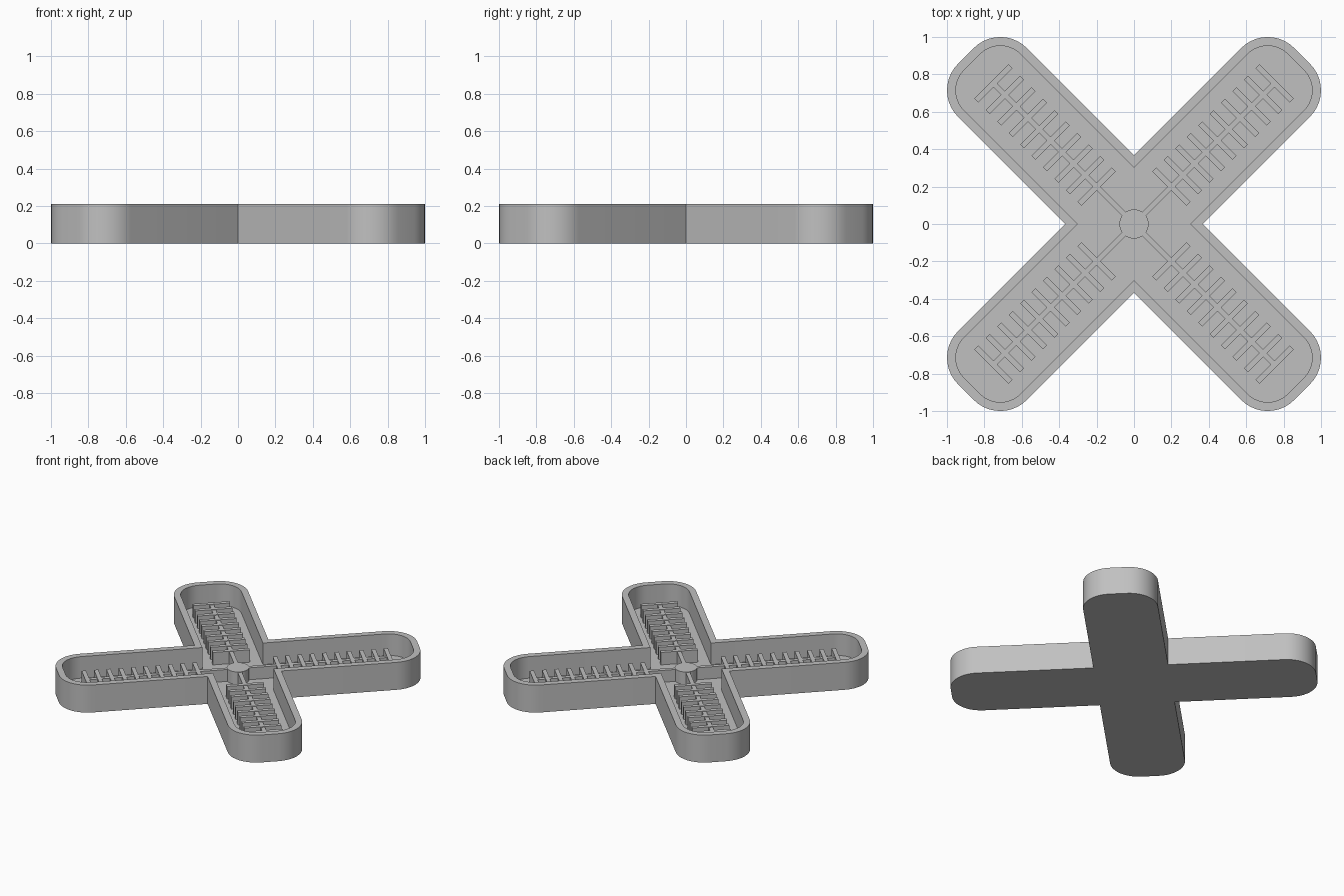
import bpy, bmesh, math
from mathutils import Matrix, Vector

if "Cube" in bpy.data.objects:
    bpy.data.objects.remove(bpy.data.objects["Cube"])

HALF_W, TIP, CORNER_R = 0.26, 1.271, 0.20     # arm half width, reach, end radius
WALL, HEIGHT, FLOOR, TOP = 0.047, 0.21, 0.045, 0.14
RIBS, RIB_START, RIB_END, RIB_HALF, THICK = 10, 0.283, 1.063, 0.13, 0.03

grey = bpy.data.materials.new("light_grey")
grey.diffuse_color = (0.53, 0.53, 0.53, 1)
grey.use_nodes = True
grey.node_tree.nodes["Principled BSDF"].inputs["Base Color"].default_value = grey.diffuse_color


def finish(name, bm, smooth=False):
    bmesh.ops.recalc_face_normals(bm, faces=bm.faces)
    mesh = bpy.data.meshes.new(name)
    bm.to_mesh(mesh)
    bm.free()
    mesh.materials.append(grey)
    obj = bpy.data.objects.new(name, mesh)
    bpy.context.collection.objects.link(obj)
    if smooth:
        bpy.context.view_layer.objects.active = obj
        obj.select_set(True)
        bpy.ops.object.shade_smooth_by_angle(angle=math.radians(30))
        obj.select_set(False)
    return obj


def cross_outline(inset, steps=10):
    """Four diagonal arms with rounded ends, shrunk by inset."""
    w, r = HALF_W - inset, CORNER_R - inset
    cu, cv = TIP - CORNER_R, HALF_W - CORNER_R
    arm = [Vector((w, -w, 0))]
    for side, start in ((-1, -90), (1, 0)):
        for i in range(steps + 1):
            a = math.radians(start + 90 * i / steps)
            arm.append(Vector((cu + r * math.cos(a), side * cv + r * math.sin(a), 0)))
    return [Matrix.Rotation(math.radians(45 + 90 * k), 3, 'Z') @ p
            for k in range(4) for p in arm]


# Hollow cross-shaped tray
bm = bmesh.new()
rings = []
for inset, z in ((0, 0), (0, HEIGHT), (WALL, HEIGHT), (WALL, FLOOR)):
    rings.append([bm.verts.new((p.x, p.y, z)) for p in cross_outline(inset)])
for a, b in zip(rings, rings[1:]):
    for i in range(len(a)):
        j = (i + 1) % len(a)
        bm.faces.new((a[i], a[j], b[j], b[i]))
bm.faces.new(rings[0])
bm.faces.new(rings[-1])
finish("tray", bm, True)

# Round centre hub
bm = bmesh.new()
bmesh.ops.create_cone(bm, cap_ends=True, segments=32, radius1=0.078, radius2=0.078,
                      depth=TOP - FLOOR,
                      matrix=Matrix.Translation((0, 0, (TOP + FLOOR) / 2)))
finish("hub", bm, True)


def add_box(bm, rot, u0, u1, v, top):
    size = Matrix.Diagonal((u1 - u0, 2 * v, top - FLOOR, 1))
    place = Matrix.Translation(((u0 + u1) / 2, 0, (top + FLOOR) / 2))
    bmesh.ops.create_cube(bm, size=1, matrix=rot @ place @ size)


# A spine along each arm with cross ribs
for k in range(4):
    rot = Matrix.Rotation(math.radians(45 + 90 * k), 4, 'Z')
    bm = bmesh.new()
    add_box(bm, rot, 0.06, RIB_END, THICK / 2, TOP - 0.004)
    finish(f"spine_{k + 1}", bm)
    bm = bmesh.new()
    for i in range(RIBS):
        u = RIB_START + (RIB_END - RIB_START) * i / (RIBS - 1)
        add_box(bm, rot, u - THICK / 2, u + THICK / 2, RIB_HALF, TOP)
    finish(f"ribs_{k + 1}", bm)
